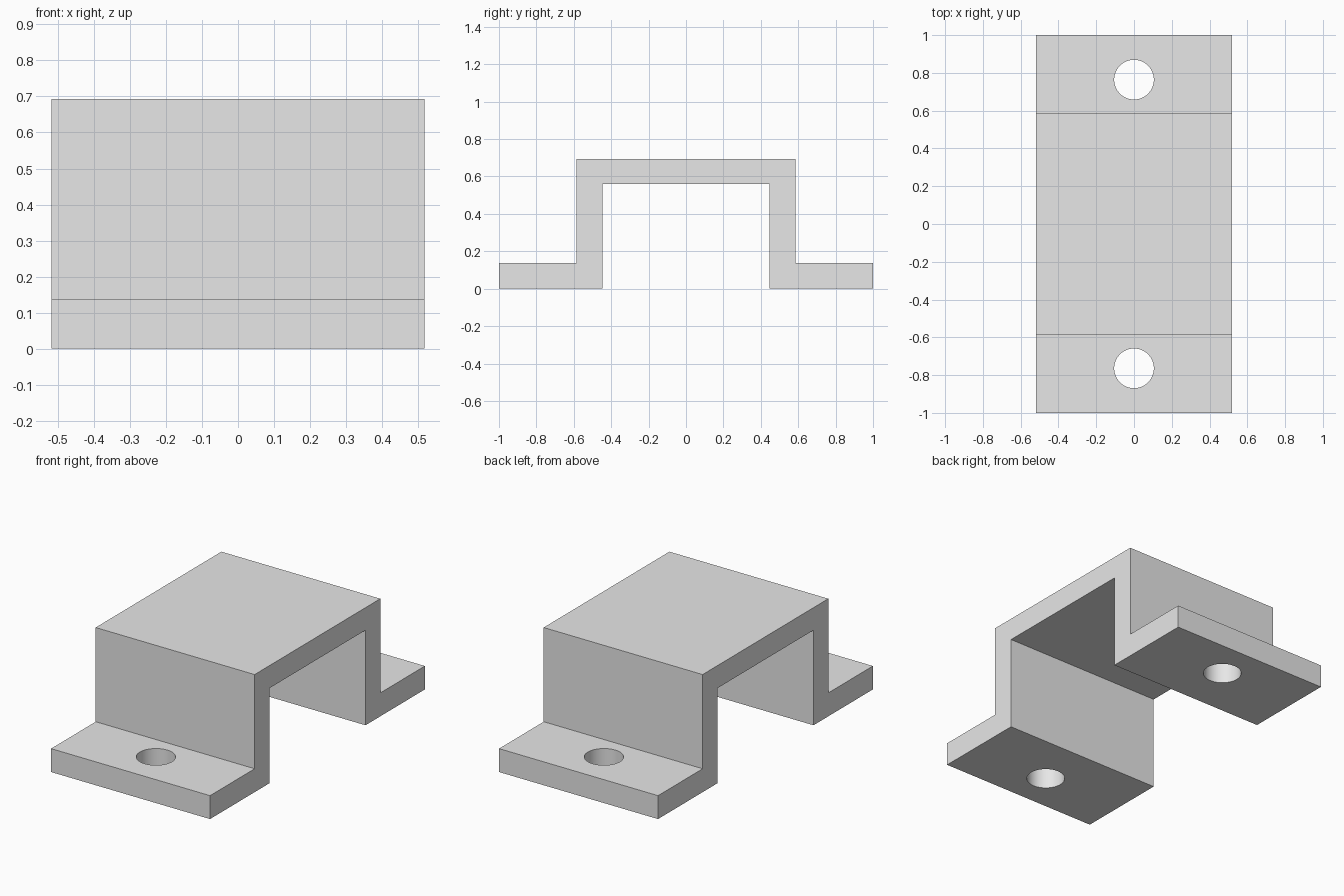
import bpy
import bmesh
import math
from mathutils import Matrix

cube = bpy.data.objects.get("Cube")
if cube:
    bpy.data.objects.remove(cube, do_unlink=True)

HALF_WIDTH = 0.518
HOLE_Y, HOLE_R = 0.764, 0.105

# Plain grey metal
grey = bpy.data.materials.new("grey_metal")
grey.use_nodes = True
colour = (0.8, 0.8, 0.8, 1)
grey.diffuse_color = colour
grey.node_tree.nodes["Principled BSDF"].inputs["Base Color"].default_value = colour


def make_object(name, bm):
    bmesh.ops.recalc_face_normals(bm, faces=bm.faces)
    mesh = bpy.data.meshes.new(name)
    bm.to_mesh(mesh)
    bm.free()
    mesh.materials.append(grey)
    obj = bpy.data.objects.new(name, mesh)
    bpy.context.collection.objects.link(obj)
    return obj


# Hat-shaped strap: half profile (y, z), mirrored, then extruded across x
half = [(0.447, 0.56), (0.447, 0), (1, 0), (1, 0.138), (0.585, 0.138), (0.585, 0.693)]
profile = half + [(-y, z) for y, z in reversed(half)]
bm = bmesh.new()
face = bm.faces.new([bm.verts.new((-HALF_WIDTH, y, z)) for y, z in profile])
side = bmesh.ops.extrude_face_region(bm, geom=[face])["geom"]
bmesh.ops.translate(bm, vec=(2 * HALF_WIDTH, 0, 0),
                    verts=[v for v in side if isinstance(v, bmesh.types.BMVert)])
bracket = make_object("bracket", bm)

# Bolt hole through each foot
bm = bmesh.new()
for sign in (-1, 1):
    bmesh.ops.create_cone(bm, cap_ends=True, segments=64, radius1=HOLE_R, radius2=HOLE_R,
                          depth=0.4, matrix=Matrix.Translation((0, sign * HOLE_Y, 0.07)))
cutter = make_object("bolt_hole_cutter", bm)

cut = bracket.modifiers.new("bolt_holes", "BOOLEAN")
cut.operation = "DIFFERENCE"
cut.solver = "EXACT"
cut.object = cutter
bpy.ops.object.select_all(action="DESELECT")
bracket.select_set(True)
bpy.context.view_layer.objects.active = bracket
bpy.ops.object.modifier_apply(modifier=cut.name)
bpy.data.objects.remove(cutter, do_unlink=True)

# Smooth hole walls, crisp edges elsewhere
bpy.ops.object.shade_smooth_by_angle(angle=math.radians(30))
